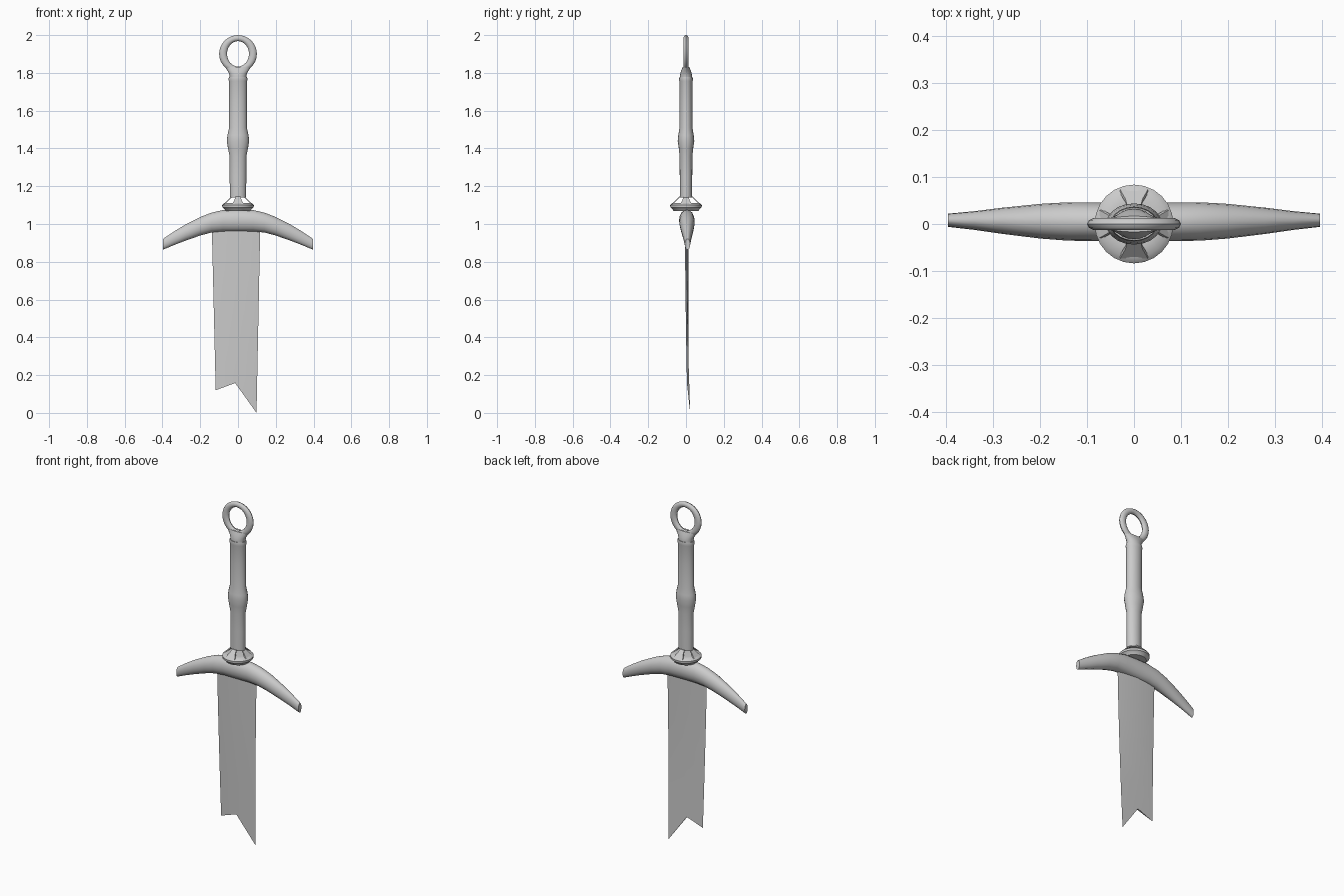
import bpy, math
from math import cos, sin, pi

if "Cube" in bpy.data.objects:
    bpy.data.objects.remove(bpy.data.objects["Cube"])


def make(name, verts, faces, angle=40):
    mesh = bpy.data.meshes.new(name)
    mesh.from_pydata(verts, [], faces)
    obj = bpy.data.objects.new(name, mesh)
    bpy.context.collection.objects.link(obj)
    bpy.ops.object.select_all(action='DESELECT')
    obj.select_set(True)
    bpy.context.view_layer.objects.active = obj
    bpy.ops.object.mode_set(mode='EDIT')
    bpy.ops.mesh.select_all(action='SELECT')
    bpy.ops.mesh.normals_make_consistent(inside=False)
    bpy.ops.object.mode_set(mode='OBJECT')
    bpy.ops.object.shade_smooth_by_angle(angle=math.radians(angle))
    return obj


def loft(name, rings, closed=False, angle=40):
    """Skin a row of equal-sized rings, capped or joined end to end."""
    n, m = len(rings[0]), len(rings)
    verts = [p for r in rings for p in r]
    faces = []
    for i in range(m if closed else m - 1):
        a, b = i * n, (i + 1) % m * n
        faces += [(a + k, a + (k + 1) % n, b + (k + 1) % n, b + k) for k in range(n)]
    if not closed:
        faces += [tuple(range(n)), tuple(range((m - 1) * n, m * n))]
    return make(name, verts, faces, angle)


def flat_ring(z, rx, ry, n=20):
    return [(rx * cos(2 * pi * k / n), ry * sin(2 * pi * k / n), z) for k in range(n)]


# Pommel ring: slightly oval hole, flattened tube
rings = []
for i in range(32):
    t = 2 * pi * i / 32
    ring = []
    for k in range(10):
        u = 2 * pi * k / 10
        ring.append(((0.079 + 0.021 * cos(u)) * cos(t), 0.014 * sin(u),
                     1.901 + (0.083 + 0.016 * cos(u)) * sin(t)))
    rings.append(ring)
loft("pommel_ring", rings, closed=True)

# Neck joining the ring to the grip
loft("pommel_neck", [flat_ring(z, rx, ry) for z, rx, ry in [
    (1.765, 0.043, 0.032), (1.785, 0.044, 0.032), (1.80, 0.049, 0.029),
    (1.815, 0.058, 0.024), (1.832, 0.07, 0.017)]])

# Grip with a swelling in the middle
loft("grip", [flat_ring(z, rx, ry) for z, rx, ry in [
    (1.14, 0.043, 0.033), (1.25, 0.044, 0.033), (1.36, 0.045, 0.034),
    (1.40, 0.053, 0.038), (1.44, 0.059, 0.044), (1.47, 0.056, 0.041),
    (1.51, 0.047, 0.034), (1.65, 0.047, 0.034), (1.757, 0.048, 0.035),
    (1.765, 0.05, 0.037), (1.778, 0.048, 0.035)]])

# Round collar under the grip
loft("collar", [flat_ring(z, r, r, 24) for z, r in [
    (1.07, 0.066), (1.08, 0.073), (1.088, 0.083), (1.10, 0.084), (1.11, 0.073), (1.112, 0.05)]])

# Four flaring struts between grip and collar
for i in range(4):
    c, s = round(cos(i * pi / 2)), round(sin(i * pi / 2))
    rings = []
    for z, r, w in [(1.145, 0.036, 0.014), (1.128, 0.053, 0.018), (1.107, 0.074, 0.03)]:
        pts = [(r, -w), (r, w), (r - 0.008, w), (r - 0.008, -w)]
        rings.append([(a * c - b * s, a * s + b * c, z) for a, b in pts])
    loft(f"collar_strut_{i + 1}", rings, angle=30)

# Drooping crossguard: x, top z, bottom z, half depth
half = [(0.0, 1.077, 0.960, 0.041), (0.08, 1.074, 0.960, 0.041), (0.14, 1.060, 0.955, 0.041),
        (0.20, 1.037, 0.939, 0.037), (0.28, 0.996, 0.911, 0.028), (0.34, 0.960, 0.888, 0.020),
        (0.397, 0.921, 0.864, 0.014)]
stations = [(-x, a, b, d) for x, a, b, d in half[:0:-1]] + half
loft("crossguard", [[(x, 0.004 + d * cos(2 * pi * k / 16) + 0.01 * abs(x),
                      (a + b) / 2 + (a - b) / 2 * sin(2 * pi * k / 16)) for k in range(16)]
                    for x, a, b, d in stations])

# Thin blade with a low ridge and a broken, notched end bending back
left, mid, right = (-0.118, 0.12, 0.012), (-0.015, 0.158, 0.010), (0.098, 0.0, 0.022)
rings = []
for t in (0, 0.25, 0.5, 0.75, 1):
    def along(x0, end):
        return (x0 + (end[0] - x0) * t, 0.004 + (end[2] - 0.004) * t * t, 1.0 + (end[1] - 1.0) * t)
    h = 0.010 - 0.005 * t
    a, m, b = along(-0.139, left), along(-0.01, mid), along(0.118, right)
    rings.append([a, (m[0], m[1] - h, m[2]), b, (m[0], m[1] + h, m[2])])
loft("blade", rings)
